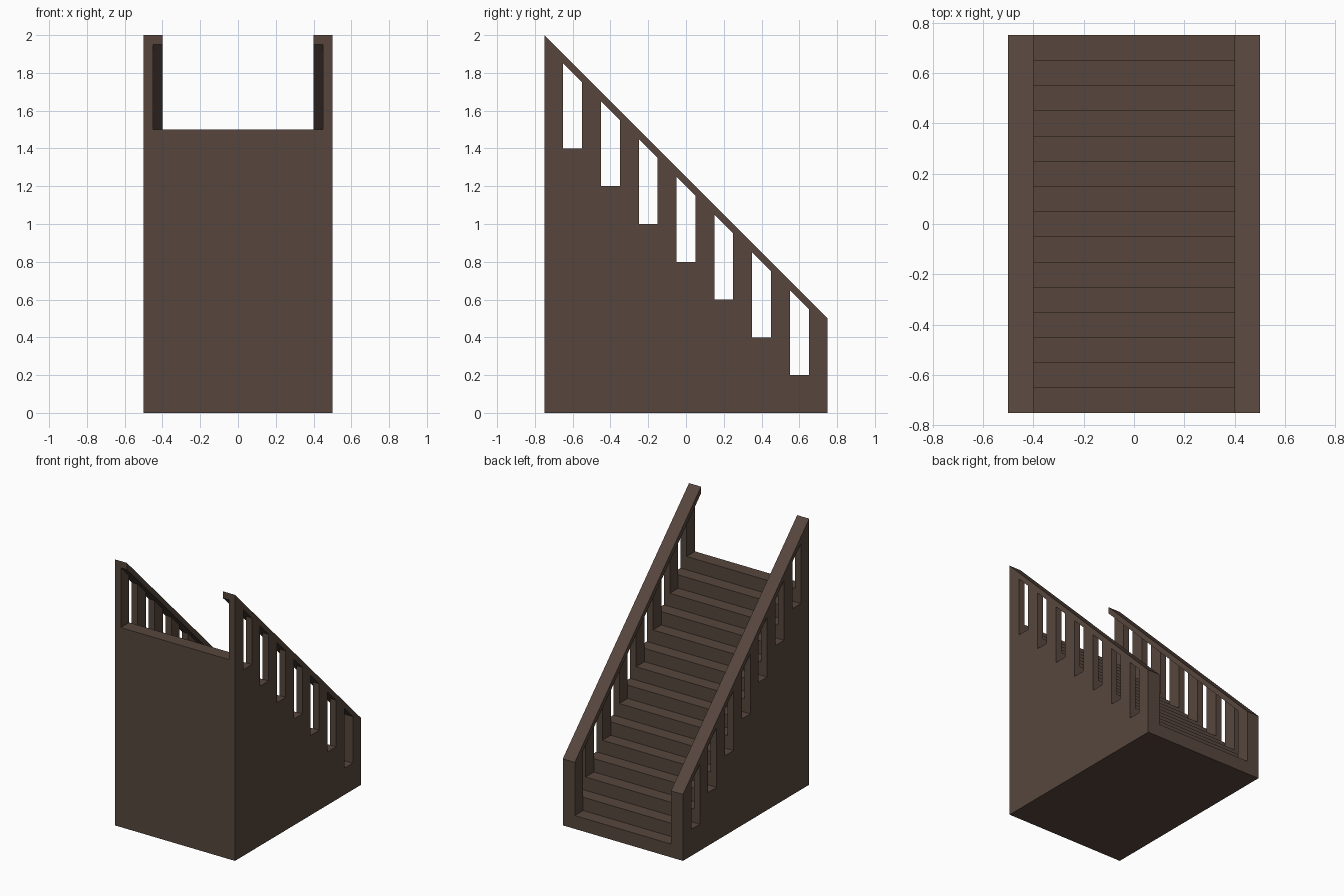
import bpy, bmesh

if "Cube" in bpy.data.objects:
    bpy.data.objects.remove(bpy.data.objects["Cube"])

STEPS, D = 15, 0.1          # step count, tread depth = riser height
Y0 = 0.75                   # lower end of the flight

wood = bpy.data.materials.new("dark_wood")
wood.diffuse_color = (0.095, 0.062, 0.047, 1)
wood.use_nodes = True
wood.node_tree.nodes["Principled BSDF"].inputs["Base Color"].default_value = wood.diffuse_color


def extrude_profile(name, profile, x0, x1, mirror=False):
    """Extrude a (y, z) outline from x0 to x1, optionally mirrored across x = 0."""
    bm = bmesh.new()
    face = bm.faces.new([bm.verts.new((x0, y, z)) for y, z in profile])
    ext = bmesh.ops.extrude_face_region(bm, geom=[face])
    moved = [v for v in ext["geom"] if isinstance(v, bmesh.types.BMVert)]
    bmesh.ops.translate(bm, verts=moved, vec=(x1 - x0, 0, 0))
    bmesh.ops.recalc_face_normals(bm, faces=bm.faces)
    mesh = bpy.data.meshes.new(name)
    bm.to_mesh(mesh)
    bm.free()
    mesh.materials.append(wood)
    ob = bpy.data.objects.new(name, mesh)
    bpy.context.collection.objects.link(ob)
    if mirror:
        ob.modifiers.new("mirror", "MIRROR").use_axis[0] = True
    return ob


def rail_under(y):
    return 1.2 - y


# Solid flight of steps
outline = [(-Y0, 0), (Y0, 0)]
for i in range(STEPS):
    y, z = Y0 - i * D, (i + 1) * D
    outline += [(y, z), (y - D, z)]
extrude_profile("stair_flight", outline, -0.5, 0.5)

# Sloped handrails
extrude_profile("handrail", [(-Y0, 1.95), (Y0, 0.45), (Y0, 0.5), (-Y0, 2.0)],
                0.4, 0.5, mirror=True)

# Posts on every other step; the lowest one is a full-width newel
for i in range(0, STEPS, 2):
    hi = Y0 - i * D
    lo, z = hi - D, (i + 1) * D
    extrude_profile("newel_post" if i == 0 else f"baluster_{i // 2}",
                    [(lo, z), (hi, z), (hi, rail_under(hi)), (lo, rail_under(lo))],
                    0.4 if i == 0 else 0.45, 0.5, mirror=True)
